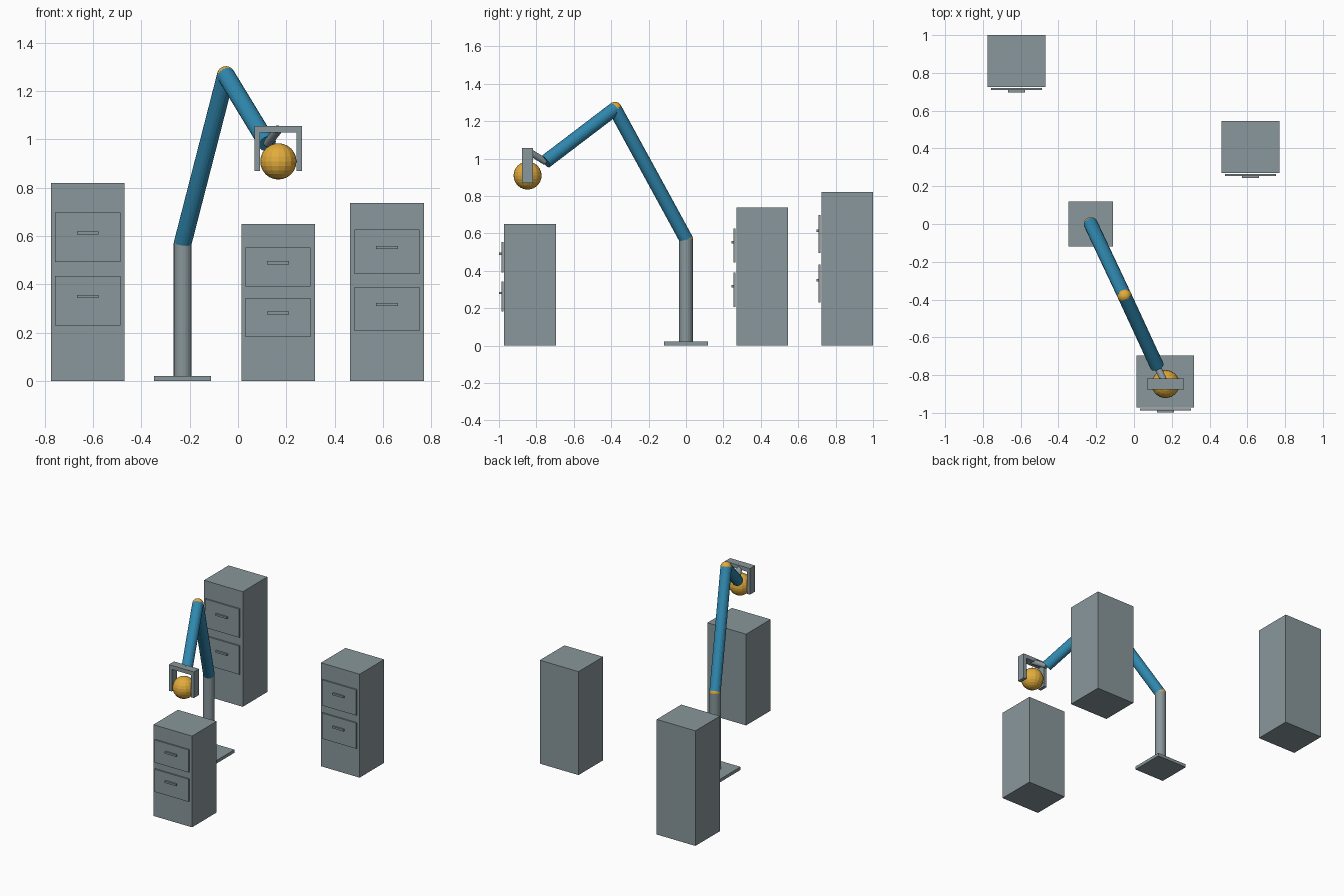
import bpy
from mathutils import Vector

if "Cube" in bpy.data.objects:
    bpy.data.objects.remove(bpy.data.objects["Cube"])


def material(name, srgb):
    m = bpy.data.materials.new(name)
    lin = [((c / 255 + 0.055) / 1.055) ** 2.4 for c in srgb]
    m.diffuse_color = (*lin, 1)
    m.use_nodes = True
    m.node_tree.nodes["Principled BSDF"].inputs["Base Color"].default_value = m.diffuse_color
    return m


GREY = material("steel grey", (137, 151, 155))
BLUE = material("arm blue", (48, 136, 175))
GOLD = material("golden yellow", (226, 172, 60))


def finish(name, mat):
    ob = bpy.context.object
    ob.name = name
    ob.data.materials.append(mat)
    return ob


def box(name, center, size, mat=GREY):
    bpy.ops.mesh.primitive_cube_add(size=1, location=center)
    ob = finish(name, mat)
    ob.scale = size
    bpy.ops.object.transform_apply(location=False, rotation=False, scale=True)
    return ob


def rod(name, a, b, radius, mat, sides=20):
    a, b = Vector(a), Vector(b)
    bpy.ops.mesh.primitive_cylinder_add(
        vertices=sides, radius=radius, depth=(b - a).length, location=(a + b) / 2,
        rotation=(b - a).to_track_quat('Z', 'Y').to_euler())
    return finish(name, mat)


def ball(name, center, radius, segments, rings):
    bpy.ops.mesh.primitive_uv_sphere_add(
        segments=segments, ring_count=rings, radius=radius, location=center)
    return finish(name, GOLD)


# Filing cabinets, each with two drawer fronts and handles
def cabinet(label, x, front, height):
    depth = 0.276
    box(f"{label}_cabinet", (x, front + depth / 2, height / 2), (0.305, depth, height))
    for level, ratio in (("lower", 0.405), ("upper", 0.726)):
        z = ratio * height
        box(f"{label}_{level}_drawer", (x, front - 0.010, z), (0.27, 0.010, 0.248 * height))
        box(f"{label}_{level}_handle", (x, front - 0.021, z + 0.018), (0.09, 0.012, 0.013))


cabinet("left", -0.622, 0.724, 0.82)
cabinet("front", 0.166, -0.972, 0.65)
cabinet("right", 0.617, 0.270, 0.737)

# Arm stand
shoulder = (-0.229, 0.0, 0.57)
elbow = (-0.05, -0.38, 1.266)
wrist = (0.122, -0.752, 0.983)
R = 0.037
box("base_plate", (-0.229, 0, 0.011), (0.236, 0.236, 0.022))
rod("column", (-0.229, 0, 0.02), shoulder, R, GREY)

# Arm segments and joints
rod("upper_arm", shoulder, elbow, R, BLUE)
rod("forearm", elbow, wrist, R, BLUE)
ball("shoulder_joint", shoulder, R, 20, 12)
ball("elbow_joint", elbow, R, 20, 12)

# Gripper with two fingers
gx, gy = 0.167, -0.847
rod("wrist_link", wrist, (gx, gy, 1.042), 0.018, GREY, 16)
box("gripper_bar", (gx, gy, 1.042), (0.197, 0.058, 0.028))
for side, label in ((-1, "left"), (1, "right")):
    box(f"{label}_finger", (gx + side * 0.087, gy, 0.95), (0.023, 0.058, 0.16))

# Held ball
ball("held_ball", (gx, gy, 0.909), 0.075, 16, 12)
